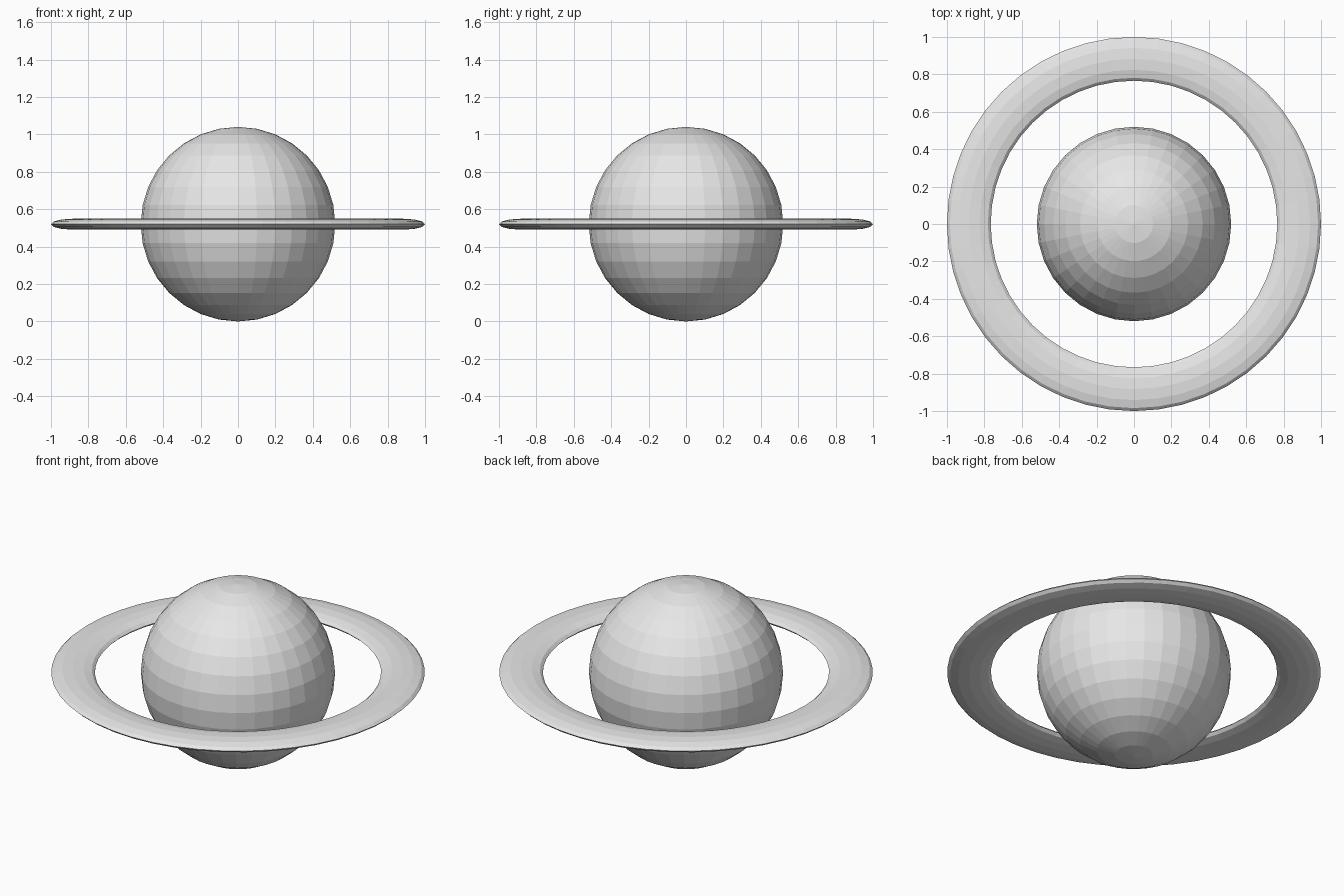
import bpy

# Remove the default cube if present
cube = bpy.data.objects.get("Cube")
if cube:
    bpy.data.objects.remove(cube, do_unlink=True)

RADIUS = 0.52        # planet radius, also the height of its centre
RING_MAJOR = 0.883
RING_MINOR = 0.117
RING_FLATNESS = 0.25

# Single plain grey material
grey = bpy.data.materials.new("light_grey")
grey.use_nodes = True
colour = (0.8, 0.8, 0.8, 1)
grey.diffuse_color = colour
grey.node_tree.nodes["Principled BSDF"].inputs["Base Color"].default_value = colour


def finish(name):
    """Name the new part, colour it and keep its faces flat."""
    part = bpy.context.object
    part.name = name
    part.data.materials.clear()
    part.data.materials.append(grey)
    bpy.ops.object.shade_flat()
    return part


# Planet: faceted globe
bpy.ops.mesh.primitive_uv_sphere_add(
    segments=32, ring_count=16, radius=RADIUS, location=(0, 0, RADIUS))
finish("planet")

# Ring: torus flattened into a thin band around the equator
bpy.ops.mesh.primitive_torus_add(
    major_segments=48, minor_segments=12,
    major_radius=RING_MAJOR, minor_radius=RING_MINOR, location=(0, 0, RADIUS))
ring = finish("planet_ring")
ring.scale.z = RING_FLATNESS
